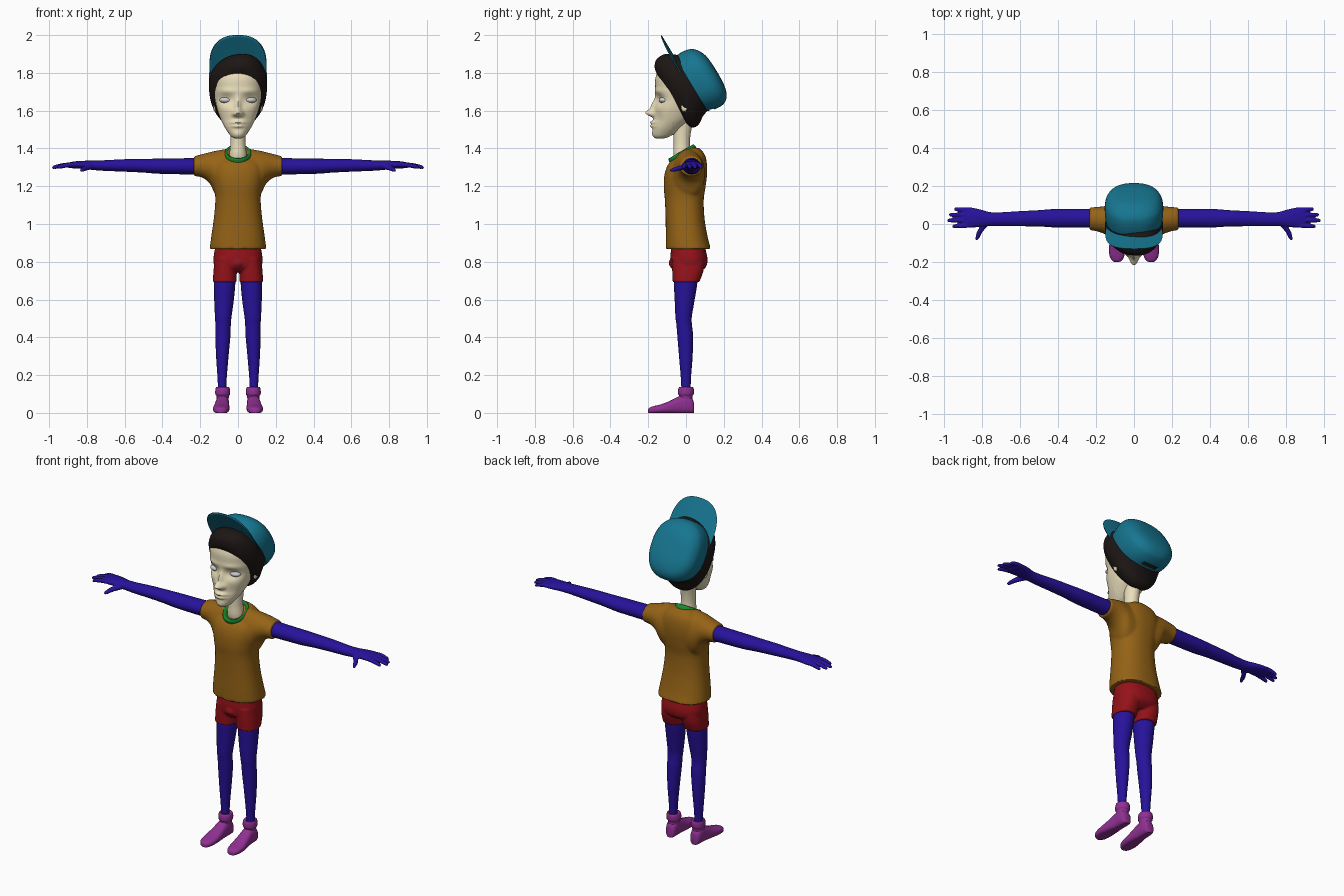
import bpy, bmesh
from math import cos, sin, pi, exp
from mathutils import Vector

X, Y, Z = Vector((1, 0, 0)), Vector((0, 1, 0)), Vector((0, 0, 1))
N, V = Vector((0, .857, .516)), Vector((0, .516, -.857))   # tilted hat frame
HAT = Vector((0, -.06, 1.885))


def material(name, rgb):
    m = bpy.data.materials.new(name)
    m.diffuse_color = (*rgb, 1)
    return m


SKIN = material("pale_skin", (.83, .74, .50))
LIMB = material("blue", (.02, .006, .33))
SHIRT = material("ochre", (.30, .125, .008))
RED = material("red", (.30, .006, .01))
PURPLE = material("purple", (.28, .03, .29))
TEAL = material("teal", (.008, .18, .28))
BLACK = material("hair_black", (.012, .008, .007))
GREEN = material("green", (.01, .25, .03))


def dense(rows, k):
    """Catmull-Rom interpolation between key sections."""
    out, n = [], len(rows)
    for i in range(n - 1):
        a, b, c, d = rows[max(i - 1, 0)], rows[i], rows[i + 1], rows[min(i + 2, n - 1)]
        for j in range(k):
            t = j / k
            out.append([.5 * (2 * q + (r - p) * t + (2 * p - 5 * q + 4 * r - s) * t * t
                              + (3 * q - p - 3 * r + s) * t ** 3) for p, q, r, s in zip(a, b, c, d)])
    return out + [list(rows[-1])]


def loft(bm, rows, U, W, k=5, m=40, p=2.0, ends=(True, True)):
    """Skin oval sections; a row is centre x, y, z, half width, half depth."""
    rings = []
    for x, y, z, hu, hw in dense(rows, k):
        ring = []
        for i in range(m):
            c, s = cos(2 * pi * i / m), sin(2 * pi * i / m)
            cu = abs(c) ** (2 / p) * (1 if c > 0 else -1)
            su = abs(s) ** (2 / p) * (1 if s > 0 else -1)
            ring.append(bm.verts.new(Vector((x, y, z)) + U * cu * max(hu, .001) + W * su * max(hw, .001)))
        rings.append(ring)
    for a, b in zip(rings, rings[1:]):
        for i in range(m):
            bm.faces.new((a[i], a[(i + 1) % m], b[(i + 1) % m], b[i]))
    for ring, on in zip((rings[0], rings[-1]), ends):
        if on:
            bm.faces.new(ring)


def finish(name, bm, mat, mirror=False, voxel=0, relax=4, thick=0):
    bmesh.ops.recalc_face_normals(bm, faces=bm.faces)
    me = bpy.data.meshes.new(name)
    bm.to_mesh(me)
    bm.free()
    ob = bpy.data.objects.new(name, me)
    bpy.context.collection.objects.link(ob)
    if mat:
        me.materials.append(mat)
    bpy.ops.object.select_all(action='DESELECT')
    ob.select_set(True)
    bpy.context.view_layer.objects.active = ob
    bpy.ops.object.shade_smooth_by_angle(angle=.9)
    if thick:
        ob.modifiers.new("thickness", 'SOLIDIFY').thickness = thick
    if mirror:
        ob.modifiers.new("mirror", 'MIRROR')
    if voxel:
        r = ob.modifiers.new("blend", 'REMESH')
        r.mode, r.voxel_size, r.use_smooth_shade = 'VOXEL', voxel, True
        s = ob.modifiers.new("relax", 'SMOOTH')
        s.factor, s.iterations = .5, relax
    return ob


def part(name, mat, rows, U, W, mirror=False, thick=0, **kw):
    bm = bmesh.new()
    loft(bm, rows, U, W, **kw)
    return finish(name, bm, mat, mirror, thick=thick)


def up(z, cx, hx, y0, y1):          # horizontal section
    return (cx, (y0 + y1) / 2, z, hx, (y1 - y0) / 2)


def hat(n, w, v0, v1):              # section in the tilted hat frame
    return (*(HAT + N * n + V * (v0 + v1) / 2), w, (v1 - v0) / 2)


def along_x(x, y0, y1, z0, z1):     # section of a part running along x
    return (x, (y0 + y1) / 2, (z0 + z1) / 2, (y1 - y0) / 2, (z1 - z0) / 2)


# Head with sculpted face
bm = bmesh.new()
loft(bm, [up(*r) for r in (
    (1.452, 0, .012, -.155, -.12), (1.462, 0, .034, -.168, -.085), (1.485, 0, .053, -.175, -.05),
    (1.52, 0, .075, -.177, -.01), (1.56, 0, .094, -.174, .03), (1.61, 0, .111, -.168, .05),
    (1.66, 0, .121, -.163, .07), (1.72, 0, .130, -.163, .09), (1.78, 0, .133, -.16, .1),
    (1.84, 0, .115, -.13, .1), (1.88, 0, .05, -.06, .06))], X, Y, k=9, m=128, p=2.15)
BUMPS = ((0, 1.588, .015, .013, -.036), (0, 1.628, .011, .03, -.02), (.019, 1.583, .009, .009, -.014),
         (.062, 1.658, .03, .02, .02), (0, 1.665, .016, .02, .004), (.06, 1.703, .035, .01, -.005),
         (0, 1.537, .026, .006, -.014), (0, 1.518, .022, .006, -.013), (0, 1.56, .02, .008, .004),
         (0, 1.473, .024, .014, -.006), (.062, 1.555, .02, .03, .009))
for v in bm.verts:
    if v.co.y < -.07:
        x, z = abs(v.co.x), v.co.z
        v.co.y += sum(a * exp(-((x - bx) / sx) ** 2 / 2 - ((z - bz) / sz) ** 2 / 2) for bx, bz, sx, sz, a in BUMPS)
finish("head", bm, SKIN)

# Neck
part("neck", SKIN, [up(1.33, 0, .05, -.06, .04), up(1.37, 0, .046, -.067, .026), up(1.42, 0, .04, -.065, .02),
                    up(1.48, 0, .04, -.066, .025), up(1.55, 0, .045, -.07, .04)], X, Y)

# Eyes and ears
for name, mat, c, r in (("eye", None, (.064, -.117, 1.656), (.034, .027, .017)),
                        ("ear", SKIN, (.120, -.004, 1.633), (.017, .022, .038))):
    bm = bmesh.new()
    bmesh.ops.create_uvsphere(bm, u_segments=32, v_segments=20, radius=1)
    for v in bm.verts:
        x, y, z = v.co
        if name == "ear" and x > 0:
            x -= .7 * exp(-(y * y + z * z) / .3)
            y -= .25 * z * -1
        v.co = Vector(c) + Vector((x * r[0], y * r[1], z * r[2]))
    finish(name, bm, mat, mirror=True)

# Hair, swept slightly to one side at the front
bm = bmesh.new()
loft(bm, [hat(*r) for r in ((-.128, .09, .04, .34), (-.122, .115, .0, .36), (-.10, .135, -.03, .374),
                            (-.07, .150, -.04, .37), (-.03, .153, -.034, .345), (.03, .14, .01, .325))],
     X, V, k=6, m=64, p=2.2)
for v in bm.verts:
    d = (v.co - HAT).dot(V)
    v.co -= V * .12 * v.co.x * max(0, 1 - d / .15) * (1 if d < .15 else 0)
finish("hair", bm, BLACK)

# Cap crown with adjuster opening at the back
bm = bmesh.new()
loft(bm, [hat(*r) for r in ((0, .149, 0, .335), (.03, .153, -.002, .345), (.065, .154, 0, .35),
                            (.1, .147, .012, .345), (.13, .122, .045, .318), (.147, .075, .095, .265),
                            (.152, .002, .18, .184))], X, V, k=6, m=72, p=2.4, ends=(False, True))
slot = [f for f in bm.faces if abs(f.calc_center_median().x) < .045
        and .012 < (f.calc_center_median() - HAT).dot(N) < .035 and (f.calc_center_median() - HAT).dot(V) > .25]
bmesh.ops.delete(bm, geom=slot, context='FACES')
finish("cap_crown", bm, TEAL, thick=.005)

# Cap brim, gently arched
bm = bmesh.new()
loft(bm, [hat(0, .151 * s, .05 - .185 * s, .05 + .165 * s) for s in (.1, .4, .7, .9, 1)],
     X, V, k=3, m=64, p=2.5)
for v in bm.verts:
    v.co -= N * .014 * (v.co.x / .15) ** 2
finish("cap_brim", bm, TEAL, thick=.006)

# Shirt: torso blended with sleeves
bm = bmesh.new()
loft(bm, [up(*r) for r in (
    (.868, 0, .150, -.106, .132), (.93, 0, .142, -.107, .115), (1.03, 0, .128, -.108, .098),
    (1.13, 0, .120, -.112, .094), (1.20, 0, .128, -.118, .104), (1.27, 0, .14, -.112, .112),
    (1.325, 0, .135, -.088, .110), (1.37, 0, .10, -.03, .098), (1.402, 0, .055, .0, .07))],
     X, Y, k=5, m=56, p=2.3)
SLEEVE = ((.234, -.032, .088, 1.254, 1.358), (.19, -.04, .09, 1.246, 1.37), (.15, -.055, .095, 1.215, 1.38),
          (.115, -.07, .10, 1.15, 1.388), (.06, -.075, .10, 1.12, 1.398))
for s in (-1, 1):
    loft(bm, [along_x(s * r[0], *r[1:]) for r in SLEEVE], Y, Z)
finish("shirt", bm, SHIRT, voxel=.007, relax=4)

# Collar
CN, CV = Vector((0, -.5, .866)), Vector((0, .866, .5))
part("collar", GREEN, [(*(Vector((0, -.02, 1.372)) + CN * n), .069 * s, .077 * s) for n, s in
                       ((-.03, 1.06), (0, 1.05), (.012, .99), (.013, .9), (.006, .8), (-.01, .6))], X, CV)

# Shorts: hips, legs and front fold
bm = bmesh.new()
loft(bm, [up(*r) for r in ((.93, 0, .108, -.075, .085), (.86, 0, .124, -.08, .105), (.81, 0, .130, -.083, .114),
                           (.77, 0, .122, -.076, .104), (.745, 0, .09, -.05, .07))], X, Y, p=2.3)
loft(bm, [up(.84, 0, .01, -.07, -.05), up(.79, 0, .034, -.092, -.03), up(.75, 0, .01, -.06, -.04)], X, Y)
for s in (-1, 1):
    loft(bm, [up(z, s * cx, hx, a, b) for z, cx, hx, a, b in (
        (.82, .062, .06, -.075, .10), (.75, .068, .062, -.073, .092), (.692, .0705, .062, -.07, .07))],
         X, Y, p=2.3)
finish("shorts", bm, RED, voxel=.005, relax=3)

# Legs
part("leg", LIMB, [up(*r) for r in (
    (.78, .068, .055, -.06, .06), (.69, .071, .057, -.064, .06), (.60, .074, .052, -.06, .046),
    (.51, .078, .044, -.056, .031), (.47, .079, .041, -.051, .031), (.41, .08, .040, -.046, .037),
    (.30, .083, .033, -.037, .035), (.18, .084, .024, -.027, .026), (.10, .084, .022, -.024, .025))],
     X, Y, mirror=True)

# Socks
part("sock", PURPLE, [up(*r) for r in (
    (.133, .083, .024, -.026, .028), (.136, .082, .034, -.036, .037), (.122, .081, .039, -.042, .042),
    (.10, .081, .039, -.042, .041), (.088, .081, .033, -.036, .034), (.06, .081, .031, -.036, .034))],
     X, Y, mirror=True)

# Shoes: heel to toe, flat soles
bm = bmesh.new()
loft(bm, [(cx, y, top / 2, hx, top / 2) for y, cx, hx, top in (
    (.043, .081, .014, .045), (.036, .081, .027, .075), (.01, .082, .034, .098), (-.03, .083, .035, .095),
    (-.08, .086, .040, .070), (-.13, .089, .043, .050), (-.17, .090, .038, .040), (-.193, .090, .025, .032),
    (-.201, .090, .008, .022))], X, Z, k=5, m=40, p=2.5)
for v in bm.verts:
    v.co.z = max(v.co.z, .004) - .004
finish("shoe", bm, PURPLE, mirror=True)

# Arms blended with palm, fingers and thumb
bm = bmesh.new()
loft(bm, [along_x(*r) for r in (
    (.20, -.018, .08, 1.262, 1.35), (.30, -.018, .079, 1.263, 1.348), (.42, -.018, .079, 1.266, 1.346),
    (.50, -.013, .073, 1.272, 1.345), (.60, -.012, .068, 1.277, 1.343), (.70, -.011, .062, 1.281, 1.338),
    (.76, -.010, .063, 1.285, 1.336), (.81, -.015, .077, 1.291, 1.335), (.86, -.02, .087, 1.294, 1.332),
    (.895, -.017, .085, 1.297, 1.326), (.905, -.005, .075, 1.302, 1.322))], Y, Z)
for y, tip in ((-.008, .958), (.020, .985), (.047, .975), (.073, .948)):
    a = .875
    loft(bm, [(a + (tip - a) * t, y + (y - .03) * .12 * t, 1.314 - .016 * t * t, r, r) for t, r in
              ((0, .012), (.35, .0125), (.7, .011), (.93, .009), (1, .003))], Y, Z, k=4, m=16)
loft(bm, [(.765, .02, 1.308, .018, .014), (.79, -.012, 1.302, .019, .015), (.812, -.04, 1.294, .015, .013),
          (.822, -.065, 1.288, .012, .011), (.828, -.08, 1.284, .009, .008), (.829, -.085, 1.283, .003, .003)],
     X, Z, k=4, m=16)
finish("arm", bm, LIMB, mirror=True, voxel=.0045, relax=2)
